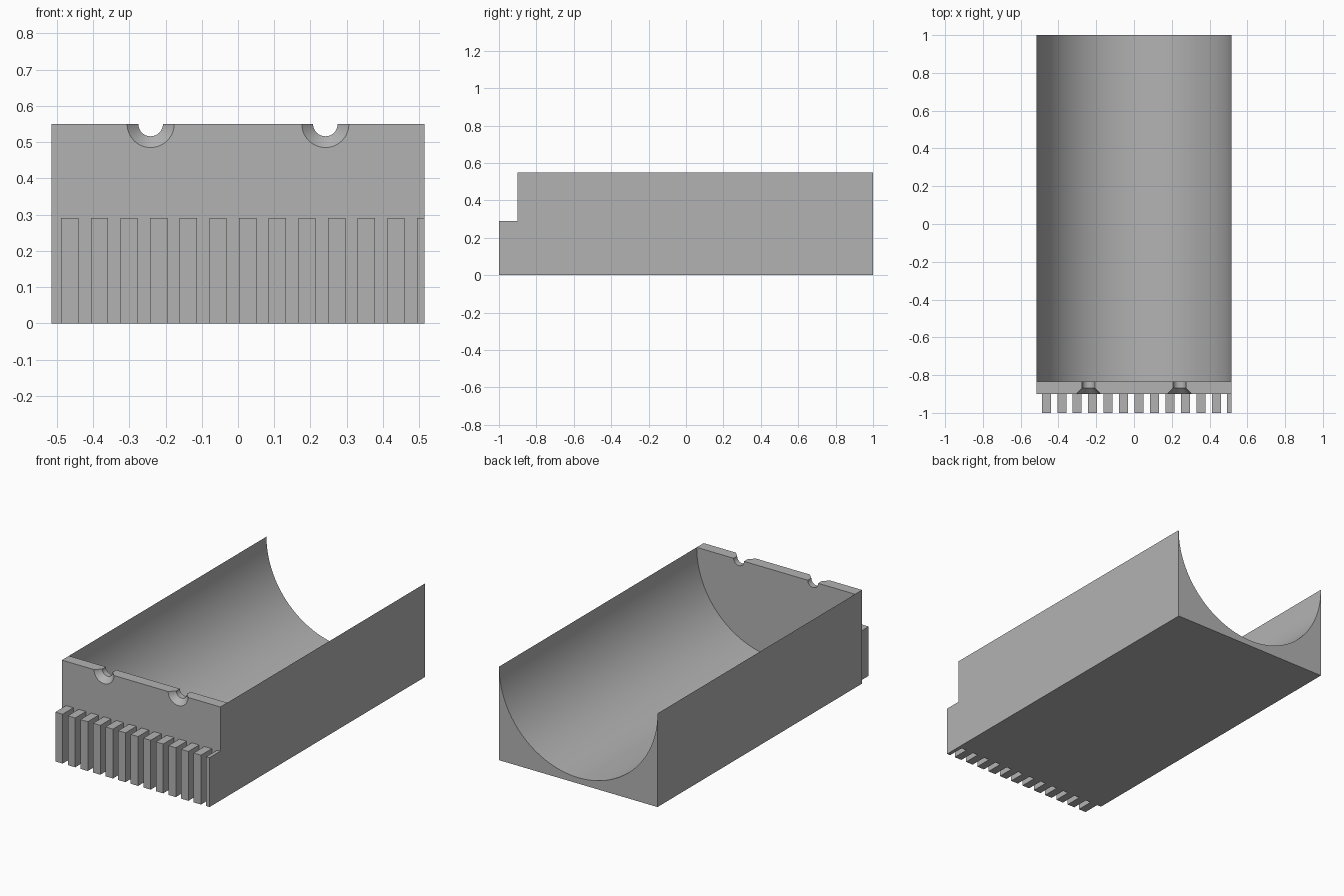
import bpy
import bmesh
from math import cos, sin, pi, radians

cube = bpy.data.objects.get("Cube")
if cube:
    bpy.data.objects.remove(cube, do_unlink=True)

HALF, TOP = 0.515, 0.55                    # half width, rim height
FRONT, INNER, BACK = -0.9, -0.835, 1.0     # end wall faces, open end
NOTCH_X = 0.241

grey = bpy.data.materials.new("plain grey")
grey.use_nodes = True
grey.diffuse_color = (0.45, 0.45, 0.45, 1)
grey.node_tree.nodes["Principled BSDF"].inputs["Base Color"].default_value = (0.45, 0.45, 0.45, 1)


def arc(cx, r, n):
    """Lower half circle hanging from the rim, left to right."""
    return [(cx - r * cos(pi * i / n), TOP - r * sin(pi * i / n)) for i in range(n + 1)]


def ring(bm, points, y):
    return [bm.verts.new((x, y, z)) for x, z in points]


def loft(bm, a, b):
    for i in range(len(a)):
        j = (i + 1) % len(a)
        bm.faces.new((a[i], a[j], b[j], b[i]))


def finish(bm, name):
    bmesh.ops.remove_doubles(bm, verts=bm.verts, dist=1e-5)
    bmesh.ops.recalc_face_normals(bm, faces=bm.faces)
    mesh = bpy.data.meshes.new(name)
    bm.to_mesh(mesh)
    bm.free()
    obj = bpy.data.objects.new(name, mesh)
    bpy.context.collection.objects.link(obj)
    mesh.materials.append(grey)
    return obj


def rim(r):
    """Top edge of the end wall with two round notches."""
    return [(-HALF, TOP)] + arc(-NOTCH_X, r, 24) + arc(NOTCH_X, r, 24) + [(HALF, TOP)]


# Body: end wall with countersunk notches, joined to the half-round trough
base = [(HALF, 0), (-HALF, 0)]
bm = bmesh.new()
sections = [ring(bm, rim(r) + base, y)
            for r, y in ((0.065, FRONT), (0.034, -0.868), (0.034, INNER))]
bm.faces.new(sections[0])
loft(bm, sections[0], sections[1])
loft(bm, sections[1], sections[2])

trough = arc(0, HALF, 72)
bm.faces.new(ring(bm, rim(0.034) + trough[-2:0:-1], INNER))   # inside of the end wall
near, far = ring(bm, trough + base, INNER), ring(bm, trough + base, BACK)
loft(bm, near, far)
bm.faces.new(far)
body = finish(bm, "trough_body")

bpy.ops.object.select_all(action="DESELECT")
body.select_set(True)
bpy.context.view_layer.objects.active = body
bpy.ops.object.shade_smooth_by_angle(angle=radians(25))

# Row of upright ribs on the front, the last one cut off at the side wall
for i in range(13):
    x0 = -0.488 + 0.0818 * i
    x1 = min(x0 + 0.0477, HALF)
    box = [(x0, 0), (x1, 0), (x1, 0.29), (x0, 0.29)]
    bm = bmesh.new()
    a, b = ring(bm, box, -1.0), ring(bm, box, FRONT)
    loft(bm, a, b)
    bm.faces.new(a)
    bm.faces.new(b)
    finish(bm, f"front_rib_{i + 1}")
